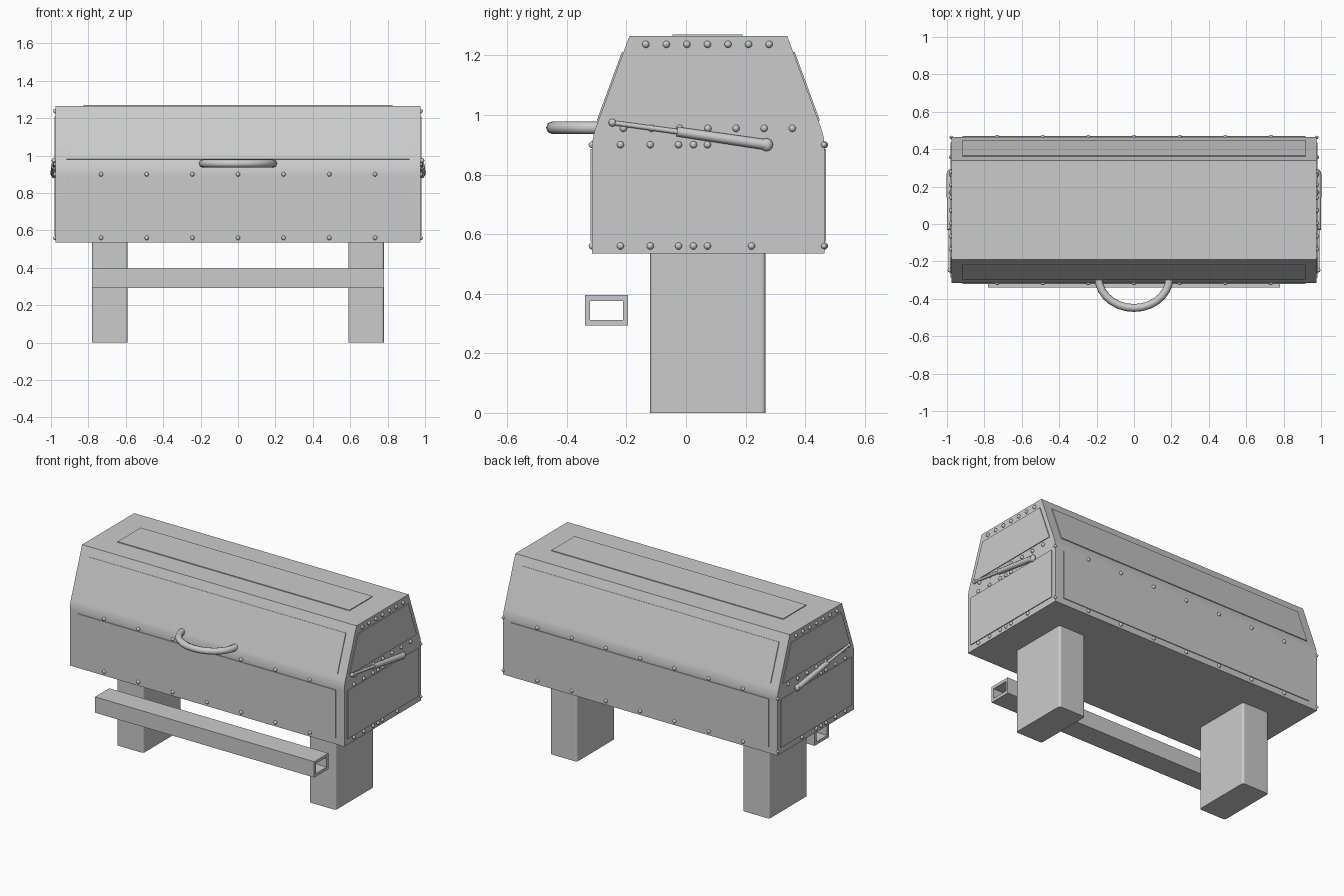
import bpy, bmesh, math
from mathutils import Vector, Matrix

cube = bpy.data.objects.get("Cube")
if cube:
    bpy.data.objects.remove(cube, do_unlink=True)

steel = bpy.data.materials.new("grey_steel")
steel.use_nodes = True
COLOUR = (0.6, 0.6, 0.6, 1)
steel.diffuse_color = COLOUR
steel.node_tree.nodes["Principled BSDF"].inputs["Base Color"].default_value = COLOUR


def finish(name, bm, smooth=None):
    bmesh.ops.recalc_face_normals(bm, faces=bm.faces)
    mesh = bpy.data.meshes.new(name)
    bm.to_mesh(mesh)
    bm.free()
    mesh.materials.append(steel)
    obj = bpy.data.objects.new(name, mesh)
    bpy.context.collection.objects.link(obj)
    if smooth:
        bpy.ops.object.select_all(action='DESELECT')
        obj.select_set(True)
        bpy.context.view_layer.objects.active = obj
        bpy.ops.object.shade_smooth_by_angle(angle=math.radians(smooth))
    return obj


def prism(bm, points, offset):
    """Extrude a planar outline along an offset."""
    face = bm.faces.new([bm.verts.new(p) for p in points])
    ext = bmesh.ops.extrude_face_region(bm, geom=[face])["geom"]
    moved = [v for v in ext if isinstance(v, bmesh.types.BMVert)]
    bmesh.ops.translate(bm, verts=moved, vec=Vector(offset))


def rod(bm, a, b, r1, r2, sides=12):
    a, b = Vector(a), Vector(b)
    turn = (b - a).to_track_quat('Z', 'Y').to_matrix().to_4x4()
    bmesh.ops.create_cone(bm, cap_ends=True, segments=sides, radius1=r1, radius2=r2,
                          depth=(b - a).length,
                          matrix=Matrix.Translation((a + b) / 2) @ turn)


def ball(bm, centre, radius, squash=1):
    bmesh.ops.create_uvsphere(bm, u_segments=10, v_segments=6, radius=radius,
                              matrix=Matrix.Translation(centre) @ Matrix.Diagonal((squash, 1, 1, 1)))


MID, BASE, BEND, TOP = 0.075, 0.535, 0.925, 1.265
HALF, TOP_HALF, W = 0.39, 0.265, 0.977


def half_depth(z):
    return HALF if z < BEND else HALF + (TOP_HALF - HALF) * (z - BEND) / (TOP - BEND)


# Cooking chamber with a softly folded bend on each long side
bm = bmesh.new()
right = [(-W, MID - half_depth(z), z) for z in (BASE, BEND, TOP)]
left = [(-W, MID + half_depth(z), z) for z in (TOP, BEND, BASE)]
prism(bm, right + left, (2 * W, 0, 0))
folds = [e for e in bm.edges if all(abs(v.co.z - BEND) < 0.001 for v in e.verts)
         and abs(e.verts[0].co.x - e.verts[1].co.x) > 1]
bmesh.ops.bevel(bm, geom=folds, offset=0.03, segments=3, profile=0.5, affect='EDGES')
body = finish("chamber", bm, 30)
body.modifiers.new("even_normals", 'WEIGHTED_NORMAL').keep_sharp = True

# Thin raised panels
T = 0.005
bm = bmesh.new()
for s in (-1, 1):
    for low, high in ((0.575, 0.885), (0.98, 1.21)):
        tilt = Vector((0, s, 0)) if high < BEND else Vector((0, s * 0.94, 0.345))
        prism(bm, [(x, MID + s * half_depth(z), z) for x, z in
                   ((-0.917, low), (0.917, low), (0.917, high), (-0.917, high))], tilt * T)
        prism(bm, [(s * W, MID + k * (half_depth(z) - 0.03), z) for k, z in
                   ((-1, low), (1, low), (1, high), (-1, high))], (s * T, 0, 0))
prism(bm, [(x, y, TOP) for x, y in
           ((-0.825, -0.045), (0.825, -0.045), (0.825, 0.19), (-0.825, 0.19))], (0, 0, T))
finish("raised_panels", bm)

# Rivets
bm = bmesh.new()
R = 0.012
lower = (-0.22, -0.12, -0.025, 0.025, 0.072, 0.22)
rows = {0.56: lower, 0.9: lower[:5],
        0.955: [-0.21 + i * 0.0945 for i in range(7)],
        1.237: [-0.135 + i * 0.069 for i in range(7)]}
for s in (-1, 1):
    for z in (0.56, 0.9):
        for i in range(-3, 4):
            ball(bm, (i * 0.244, MID + s * HALF, z), R)
        ball(bm, (s * W, MID + HALF - 0.002, z), R * 0.8)
    for z, ys in rows.items():
        for y in ys:
            ball(bm, (s * W, y, z), R)
finish("rivets", bm, 60)

# Side levers: thin rod, thicker grip and round pivot
for s, side in ((1, "left"), (-1, "right")):
    bm = bmesh.new()
    x = s * 0.984
    tip, joint, pivot = (x, -0.247, 0.974), (x, -0.03, 0.944), (x, 0.27, 0.9)
    rod(bm, tip, joint, 0.008, 0.009)
    rod(bm, joint, pivot, 0.016, 0.018)
    ball(bm, tip, 0.013)
    ball(bm, pivot, 0.022, 0.72)
    finish(side + "_lever", bm, 40)

# Curved front handle
curve = bpy.data.curves.new("front_handle", 'CURVE')
curve.dimensions = '3D'
curve.bevel_depth = 0.021
curve.bevel_resolution = 2
curve.use_fill_caps = True
spline = curve.splines.new('POLY')
N = 14
spline.points.add(N)
for i, p in enumerate(spline.points):
    a = math.pi * i / N
    p.co = (-0.19 * math.cos(a), -0.285 - 0.164 * math.sin(a), 0.957, 1)
curve.materials.append(steel)
handle = bpy.data.objects.new("front_handle", curve)
bpy.context.collection.objects.link(handle)

# Legs with rounded upright corners
for s, side in ((1, "left"), (-1, "right")):
    bm = bmesh.new()
    xs = (s * 0.59, s * 0.78)
    prism(bm, [(xs[0], -0.12, 0), (xs[1], -0.12, 0), (xs[1], 0.267, 0), (xs[0], 0.267, 0)],
          (0, 0, BASE))
    upright = [e for e in bm.edges if abs(e.verts[0].co.z - e.verts[1].co.z) > 0.1]
    bmesh.ops.bevel(bm, geom=upright, offset=0.014, segments=3, profile=0.5, affect='EDGES')
    leg = finish(side + "_leg", bm, 40)
    leg.modifiers.new("even_normals", 'WEIGHTED_NORMAL').keep_sharp = True

# Hollow square front bar, open at both ends
bm = bmesh.new()
ends = []
for x in (-0.78, 0.78):
    for hy, hz in ((0.072, 0.051), (0.055, 0.032)):
        ends.append([bm.verts.new((x, -0.267 + a * hy, 0.344 + b * hz))
                     for a, b in ((-1, -1), (1, -1), (1, 1), (-1, 1))])
for p, q in ((0, 1), (0, 2), (1, 3), (2, 3)):
    for i in range(4):
        j = (i + 1) % 4
        bm.faces.new((ends[p][i], ends[p][j], ends[q][j], ends[q][i]))
finish("front_bar", bm)
